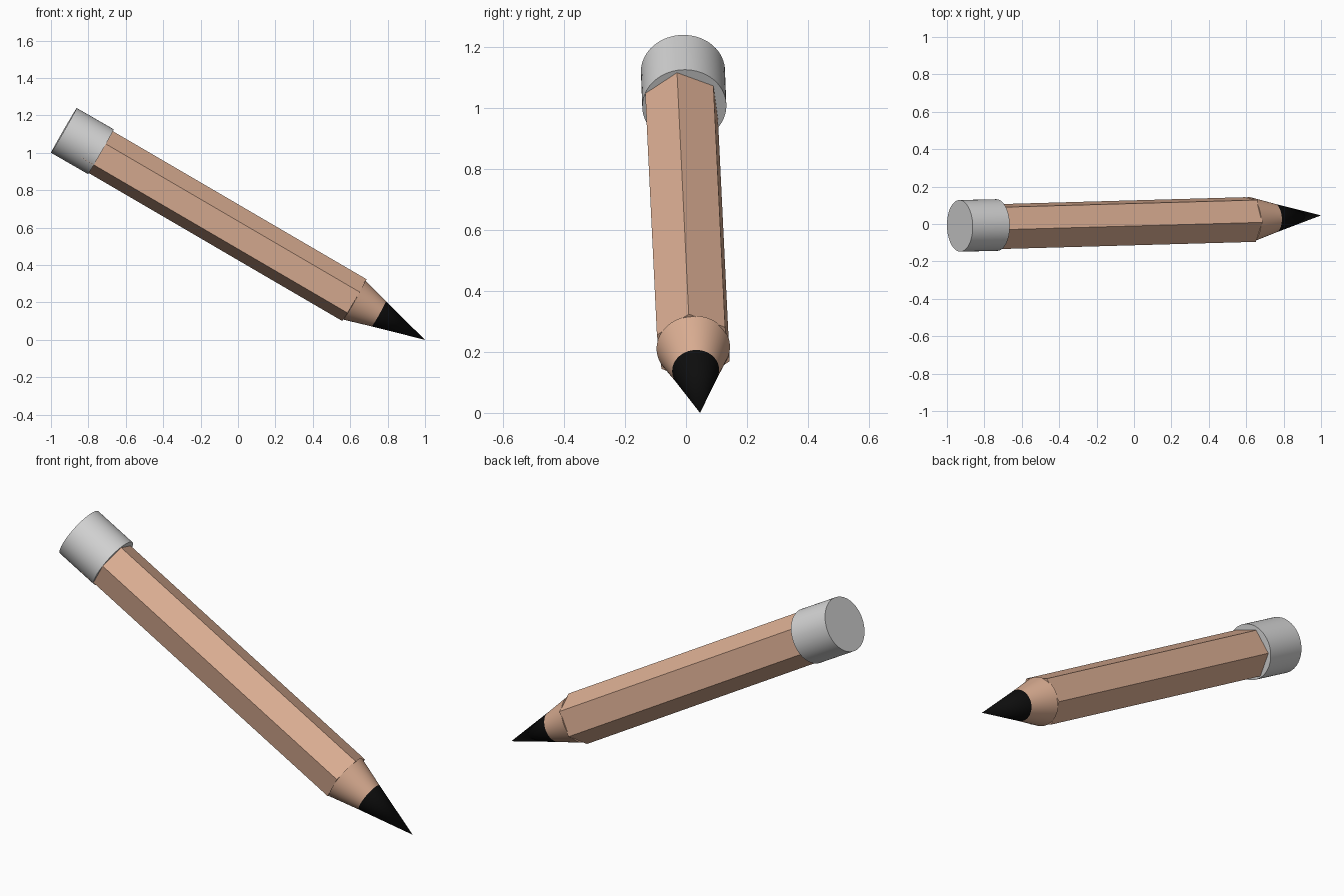
import bpy, bmesh, math
from mathutils import Vector

if "Cube" in bpy.data.objects:
    bpy.data.objects.remove(bpy.data.objects["Cube"])


def material(name, rgb):
    m = bpy.data.materials.new(name)
    m.diffuse_color = (*rgb, 1)
    m.use_nodes = True
    m.node_tree.nodes["Principled BSDF"].inputs["Base Color"].default_value = m.diffuse_color
    return m


WOOD = material("light wood", (0.72, 0.43, 0.295))
GREY = material("light grey", (0.66, 0.66, 0.66))
BLACK = material("black lead", (0.004, 0.004, 0.004))


def lathe(name, rings, sides, mat, turn=0.0, smooth=True):
    """Skin rings of (centre, radius); a radius of 0 closes to a point."""
    axis = (Vector(rings[-1][0]) - Vector(rings[0][0])).normalized()
    side = axis.cross(Vector((0, 0, 1))).normalized()   # towards -y
    up = side.cross(axis)
    bm = bmesh.new()
    loops = []
    for centre, r in rings:
        c = Vector(centre)
        if r == 0:
            loops.append([bm.verts.new(c)] * sides)
            continue
        loops.append([bm.verts.new(c + r * (up * math.cos(t) + side * math.sin(t)))
                      for t in (turn + math.tau * i / sides for i in range(sides))])
    for a, b in zip(loops, loops[1:]):
        for i in range(sides):
            j = (i + 1) % sides
            quad = [a[i], a[j], b[j], b[i]]
            bm.faces.new(list(dict.fromkeys(quad)))
    for loop in (loops[0], loops[-1]):
        if loop[0] is not loop[1]:
            bm.faces.new(loop)
    bmesh.ops.recalc_face_normals(bm, faces=bm.faces)
    me = bpy.data.meshes.new(name)
    bm.to_mesh(me)
    bm.free()
    me.materials.append(mat)
    ob = bpy.data.objects.new(name, me)
    bpy.context.collection.objects.link(ob)
    if smooth:
        bpy.ops.object.select_all(action='DESELECT')
        ob.select_set(True)
        bpy.context.view_layer.objects.active = ob
        bpy.ops.object.shade_smooth_by_angle(angle=math.radians(35))
    return ob


cap_end = Vector((-0.931, -0.010, 1.12))
cap_front = Vector((-0.733, -0.0055, 1.006))
body_end = Vector((0.6225, 0.0240, 0.2125))
tip = Vector((1.0, 0.046, 0.0))
body_start = Vector((-0.80, -0.0162, 1.0425))

# Round end cap
lathe("end_cap", [(cap_end, 0.138), (cap_front, 0.138)], 64, GREY)

# Six-sided wooden body, its start hidden in the cap
lathe("body", [(body_start, 0.130), (body_end, 0.130)], 6, WOOD,
      turn=math.radians(7.5), smooth=False)

# Sharpened wood collar and black point
lead_base = tip.lerp(body_end, 0.655)
cone_base = tip.lerp(body_end, 1.005)
lathe("sharpened_collar", [(cone_base, 0.1205), (lead_base, 0.0770)], 64, WOOD)
lathe("lead_point", [(lead_base, 0.0770), (tip, 0)], 64, BLACK)
